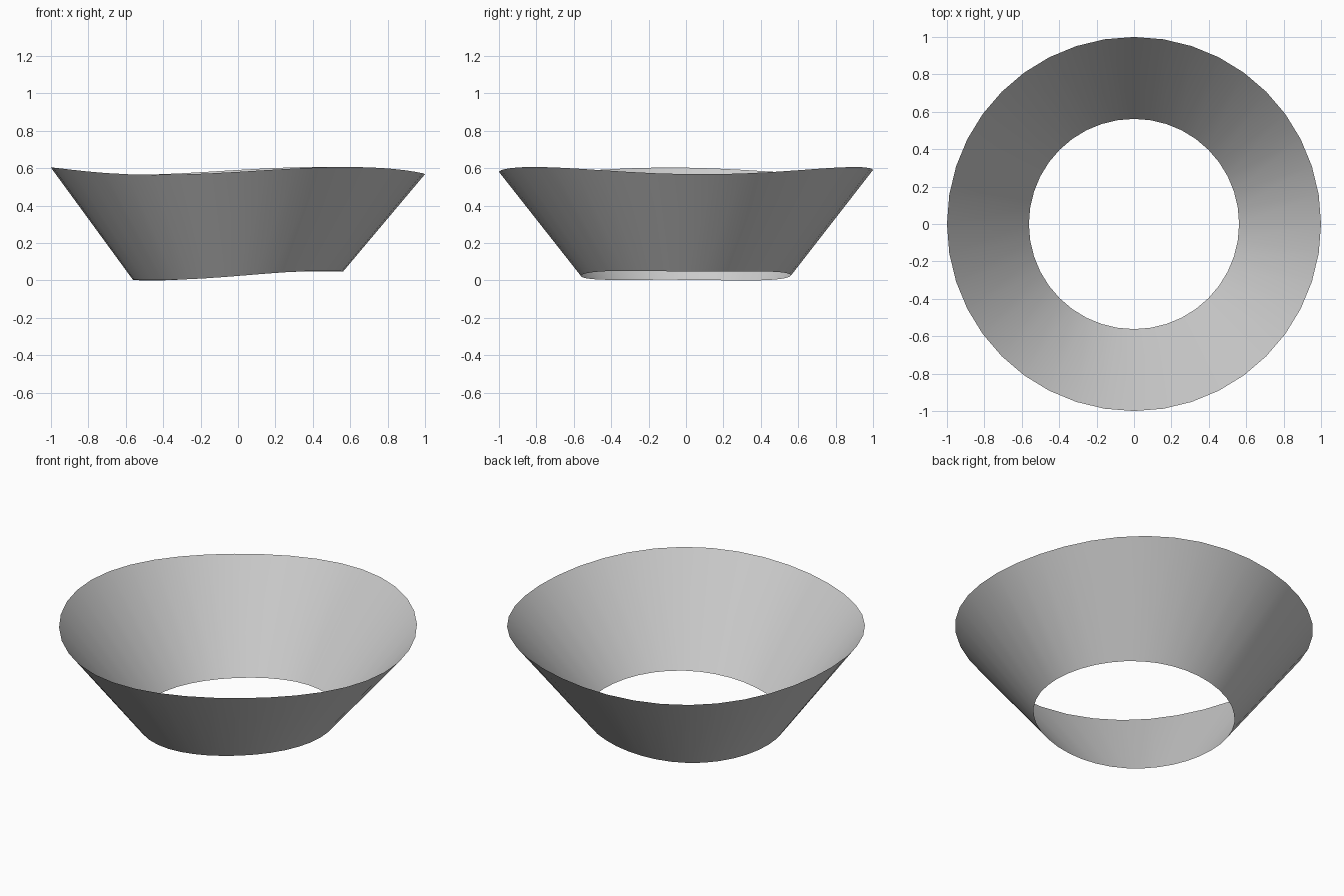
import bpy, bmesh
from math import sin, cos, pi, radians

if "Cube" in bpy.data.objects:
    bpy.data.objects.remove(bpy.data.objects["Cube"])

SIDES = 40
SHIFT = radians(5)


def top_height(a):
    # three gentle waves around the wide rim
    return 0.585 - 0.02 * cos(3 * (a - SHIFT)) + 0.002 * cos(a)


def bottom_height(a):
    # slightly tilted lower opening
    return 0.025 + 0.028 * cos(a) - 0.006 * cos(3 * (a - SHIFT))


def ring(bm, radius, height):
    angles = [2 * pi * i / SIDES for i in range(SIDES)]
    return [bm.verts.new((radius * cos(a), radius * sin(a), height(a))) for a in angles]


# open flared sleeve: a single thin sheet between the two rims
bm = bmesh.new()
lower = ring(bm, 0.562, bottom_height)
upper = ring(bm, 1.0, top_height)
for i in range(SIDES):
    j = (i + 1) % SIDES
    bm.faces.new((lower[i], lower[j], upper[j], upper[i]))

mesh = bpy.data.meshes.new("flared_sleeve")
bm.to_mesh(mesh)
bm.free()
sleeve = bpy.data.objects.new("flared_sleeve", mesh)
bpy.context.collection.objects.link(sleeve)

# stand it on the floor
low = min(v.co.z for v in mesh.vertices)
for v in mesh.vertices:
    v.co.z -= low

# smooth sides
bpy.context.view_layer.objects.active = sleeve
sleeve.select_set(True)
bpy.ops.object.shade_smooth_by_angle(angle=radians(30))
